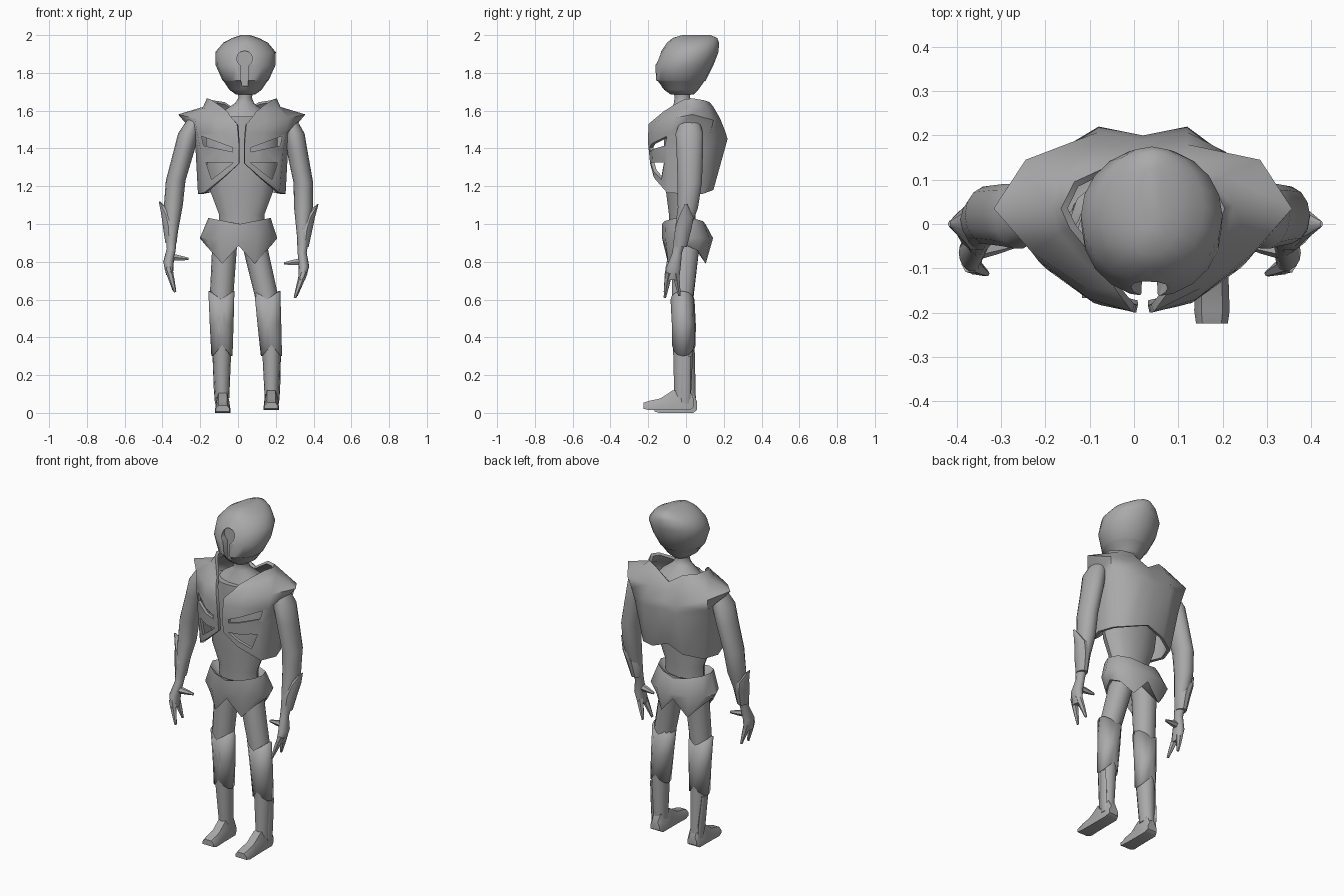
import bpy, bmesh
from math import sin, cos, pi, radians
from mathutils import Vector

if "Cube" in bpy.data.objects:
    bpy.data.objects.remove(bpy.data.objects["Cube"], do_unlink=True)

GREY = (0.4, 0.4, 0.4, 1.0)
grey = bpy.data.materials.new("plain_grey")
grey.use_nodes = True
grey.diffuse_color = GREY
shader = next(n for n in grey.node_tree.nodes if n.type == "BSDF_PRINCIPLED")
shader.inputs["Base Color"].default_value = GREY
shader.inputs["Roughness"].default_value = 0.6


def finish(mesh, angle):
    mesh.shade_smooth()
    mesh.set_sharp_from_angle(angle=radians(angle))


def loft(name, rings, closed=True, caps=True, angle=38):
    """Skin a list of equal-length point rings."""
    bm = bmesh.new()
    rows = [[bm.verts.new(p) for p in ring] for ring in rings]
    count = len(rows[0])
    for low, high in zip(rows, rows[1:]):
        for j in range(count if closed else count - 1):
            k = (j + 1) % count
            bm.faces.new((low[j], low[k], high[k], high[j]))
    if caps:
        bm.faces.new(rows[0][::-1])
        bm.faces.new(rows[-1])
        bmesh.ops.recalc_face_normals(bm, faces=bm.faces)
    mesh = bpy.data.meshes.new(name)
    bm.to_mesh(mesh)
    bm.free()
    mesh.materials.append(grey)
    finish(mesh, angle)
    obj = bpy.data.objects.new(name, mesh)
    bpy.context.collection.objects.link(obj)
    return obj


def oval(x, y, z, rx, ry, n=14):
    return [Vector((x + rx * cos(2 * pi * i / n), y + ry * sin(2 * pi * i / n), z))
            for i in range(n)]


def spike(name, start, end, r0, r1, n=6):
    """Tapered finger between two points."""
    start, end = Vector(start), Vector(end)
    turn = (end - start).to_track_quat("Z", "Y")
    disc = oval(0, 0, 0, 1, 1, n)
    mid = start.lerp(end, 0.5)
    return loft(name, [[c + turn @ (p * r) for p in disc]
                       for c, r in ((start, r0), (mid, (r0 + r1) * 0.55), (end, r1))])


def carve(obj, outlines, y0, y1, angle):
    """Cut front-facing outlines out of an object."""
    cutters = []
    for outline in outlines:
        cutter = loft("cutter", [[(x, y, z) for x, z in outline] for y in (y0, y1)])
        cutter.hide_render = True
        mod = obj.modifiers.new("cut", "BOOLEAN")
        mod.operation, mod.solver, mod.object = "DIFFERENCE", "EXACT", cutter
        cutters.append(cutter)
    bpy.context.view_layer.update()
    graph = bpy.context.evaluated_depsgraph_get()
    mesh = bpy.data.meshes.new_from_object(obj.evaluated_get(graph))
    obj.modifiers.clear()
    obj.data = mesh
    finish(mesh, angle)
    for cutter in cutters:
        bpy.data.objects.remove(cutter, do_unlink=True)


# Helmet with a set-in jaw: height, half width, front y, back y
HX = 0.04
head_rows = [(1.685, .05, -.08, .04), (1.71, .085, -.115, .065), (1.755, .115, -.15, .097),
             (1.76, .122, -.16, .105), (1.84, .158, -.165, .145), (1.91, .16, -.135, .172),
             (1.96, .118, -.1, .175), (1.985, .07, -.07, .165), (2.0, .025, -.02, .13)]
helmet = loft("helmet", [oval(HX, (f + b) / 2, z, w, (b - f) / 2, 20)
                         for z, w, f, b in head_rows])
# Keyhole groove on the face
keyhole = [(HX - .005 + .042 * sin(a), 1.875 + .042 * cos(a))
           for a in (radians(d) for d in range(-150, 151, 30))]
keyhole += [(HX + .012, 1.73), (HX - .022, 1.73)]
carve(helmet, [keyhole], -.3, -.12, 48)

# Torso and neck
CX = 0.02
torso_rows = [(.96, .12, .07), (1.05, .12, .072), (1.17, .165, .088), (1.32, .185, .095),
              (1.48, .19, .1), (1.57, .15, .1)]
loft("torso", [oval(CX, -.02, z, rx, ry) for z, rx, ry in torso_rows])
loft("neck", [oval(.025, .01, 1.54, .17, .11), oval(.03, .005, 1.59, .12, .09),
              oval(.035, -.015, 1.64, .05, .05), oval(.038, -.02, 1.67, .035, .042),
              oval(HX, -.02, 1.73, .05, .05)], angle=50)

# Open vest: each row runs from the front edge round to the middle of the back
vest_rows = [
    [(.015, -.19, 1.32), (.1, -.17, 1.245), (.2, -.1, 1.165), (.232, 0, 1.16),
     (.2, .09, 1.16), (.1, .145, 1.18), (0, .145, 1.22)],
    [(.015, -.2, 1.42), (.11, -.18, 1.41), (.22, -.1, 1.4), (.245, .02, 1.4),
     (.235, .12, 1.41), (.1, .22, 1.45), (0, .2, 1.45)],
    [(.02, -.2, 1.48), (.12, -.17, 1.48), (.235, -.085, 1.48), (.26, .03, 1.49),
     (.25, .13, 1.48), (.1, .208, 1.49), (0, .19, 1.49)],
    [(.025, -.198, 1.53), (.13, -.145, 1.55), (.25, -.065, 1.56), (.337, .035, 1.58),
     (.265, .145, 1.55), (.1, .18, 1.56), (0, .165, 1.55)],
    [(.06, -.15, 1.57), (.13, -.09, 1.6), (.19, -.02, 1.615), (.205, .04, 1.62),
     (.185, .11, 1.625), (.1, .145, 1.62), (0, .15, 1.575)],
    [(.075, -.12, 1.595), (.12, -.065, 1.63), (.165, -.01, 1.66), (.185, .035, 1.665),
     (.155, .095, 1.655), (.09, .125, 1.645), (0, .135, 1.585)]]


def both_sides(half):
    left = [Vector((CX + x, y, z)) for x, y, z in half]
    right = [Vector((CX - x, y, z)) for x, y, z in half[-2::-1]]
    return left + right


vest = loft("vest", [both_sides(row) for row in vest_rows], closed=False, caps=False)
shell = vest.modifiers.new("thickness", "SOLIDIFY")
shell.thickness, shell.offset = .018, -1
slots = []
for s in (1, -1):
    slots.append([(CX + s * x, z) for x, z in
                  ((.05, 1.405), (.213, 1.465), (.203, 1.415), (.05, 1.382))])
    slots.append([(CX + s * x, z) for x, z in ((.045, 1.325), (.19, 1.325), (.16, 1.235))])
carve(vest, slots, -.4, -.03, 55)


# Ring whose height changes by a rule of the sideways distance from its centre
def wavy(x, y, z, rx, ry, rule):
    ring = oval(x, y, z, rx, ry, 12)
    for p in ring:
        p.z += rule(abs(p.x - x) / rx)
    return ring


# Shorts with a pointed hem on each leg
loft("shorts", [oval(0, 0, .9, .05, .05, 12),
                wavy(.003, .005, .79, .172, .115, lambda c: .19 * abs(c - .5)),
                oval(.003, .008, .925, .205, .135, 12),
                wavy(.008, -.012, 1.0, .165, .115, lambda c: .032 * c),
                oval(.012, -.015, 1.0, .14, .092, 12), oval(.02, -.02, .98, .1, .06, 12)],
     angle=45)

# Legs, shin guards and feet; the two legs stand differently
foot_rows = [(.05, .03, .015, .06), (.03, .037, 0, .11), (-.045, .037, 0, .105),
             (-.1, .038, 0, .062), (-.15, .04, 0, .05), (-.175, .036, .008, .04)]
leg_sizes = [(.9, .066, .075), (.6, .062, .057), (.35, .05, .055), (.08, .037, .045)]
for side, s, xs, ys, stride, lift in (
        ("right", -1, (-.07, -.088, -.085, -.083), (0, -.017, -.008, .008), 1, 0),
        ("left", 1, (.085, .155, .177, .178), (0, -.02, -.015, -.018), 1.18, .014)):
    loft(side + "_leg", [oval(x, y, z, rx, ry)
                         for x, y, (z, rx, ry) in zip(xs, ys, leg_sizes)])
    knee, shin, ankle = xs[1:]
    guard = loft(side + "_shin_guard",
                 [wavy(shin, ys[2], .36, .056, .059, lambda c: -.06 * c),
                  oval((knee + shin) / 2, ys[2], .47, .063, .06, 12),
                  wavy(knee, ys[1], .6, .069, .062, lambda c: .045 * c)], caps=False)
    rim = guard.modifiers.new("thickness", "SOLIDIFY")
    rim.thickness, rim.offset = .01, -1
    loft(side + "_calf_plate", [oval(ankle + s * .029, ys[3] + .015, .05, .01, .025, 8),
                                oval(ankle + s * .033, ys[3] + .015, .12, .012, .027, 8),
                                oval(shin + s * .042, ys[2] + .015, .3, .008, .025, 8)])
    feet = []
    for y, w, low, high in foot_rows:
        x, y = ankle - s * .002, y * stride + ys[3]
        feet.append([(x - w, y, low + lift), (x + w, y, low + lift),
                     (x + w, y, (low + high) / 2 + lift), (x + w * .6, y, high + lift),
                     (x - w * .6, y, high + lift), (x - w, y, (low + high) / 2 + lift)])
    loft(side + "_foot", feet)


# Arms: the left one hangs slightly lower and closer in
def place(s, x, y, z):
    if s < 0:
        return (-x, y, z)
    return (x + .005 + .08 * (z - 1.1), y, z - .035 * (1.5 - z))


arm_rows = [(.23, .02, 1.55, .04, .05), (.262, .018, 1.48, .055, .075),
            (.285, .02, 1.39, .055, .072), (.33, .02, 1.23, .052, .066),
            (.342, .01, 1.1, .05, .055), (.353, -.035, .92, .028, .033),
            (.353, -.047, .87, .024, .026), (.368, -.065, .8, .028, .038),
            (.362, -.075, .73, .018, .04)]
cuff_rows = [(.355, -.03, .9, .03, .036), (.356, -.015, .99, .042, .046),
             (.372, 0, 1.05, .034, .042), (.417, 0, 1.12, .003, .006)]
finger_rows = {"thumb": ((.355, -.06, .825), (.262, -.045, .815)),
               "front_finger": ((.37, -.09, .77), (.333, -.112, .64)),
               "back_finger": ((.367, -.055, .77), (.34, -.035, .65))}
for side, s in (("right", -1), ("left", 1)):
    loft(side + "_arm", [oval(*place(s, *row[:3]), *row[3:]) for row in arm_rows])
    loft(side + "_wrist_cuff", [oval(*place(s, *row[:3]), *row[3:], 10) for row in cuff_rows])
    for label, (start, end) in finger_rows.items():
        spike(side + "_" + label, place(s, *start), place(s, *end), .021, .007)
